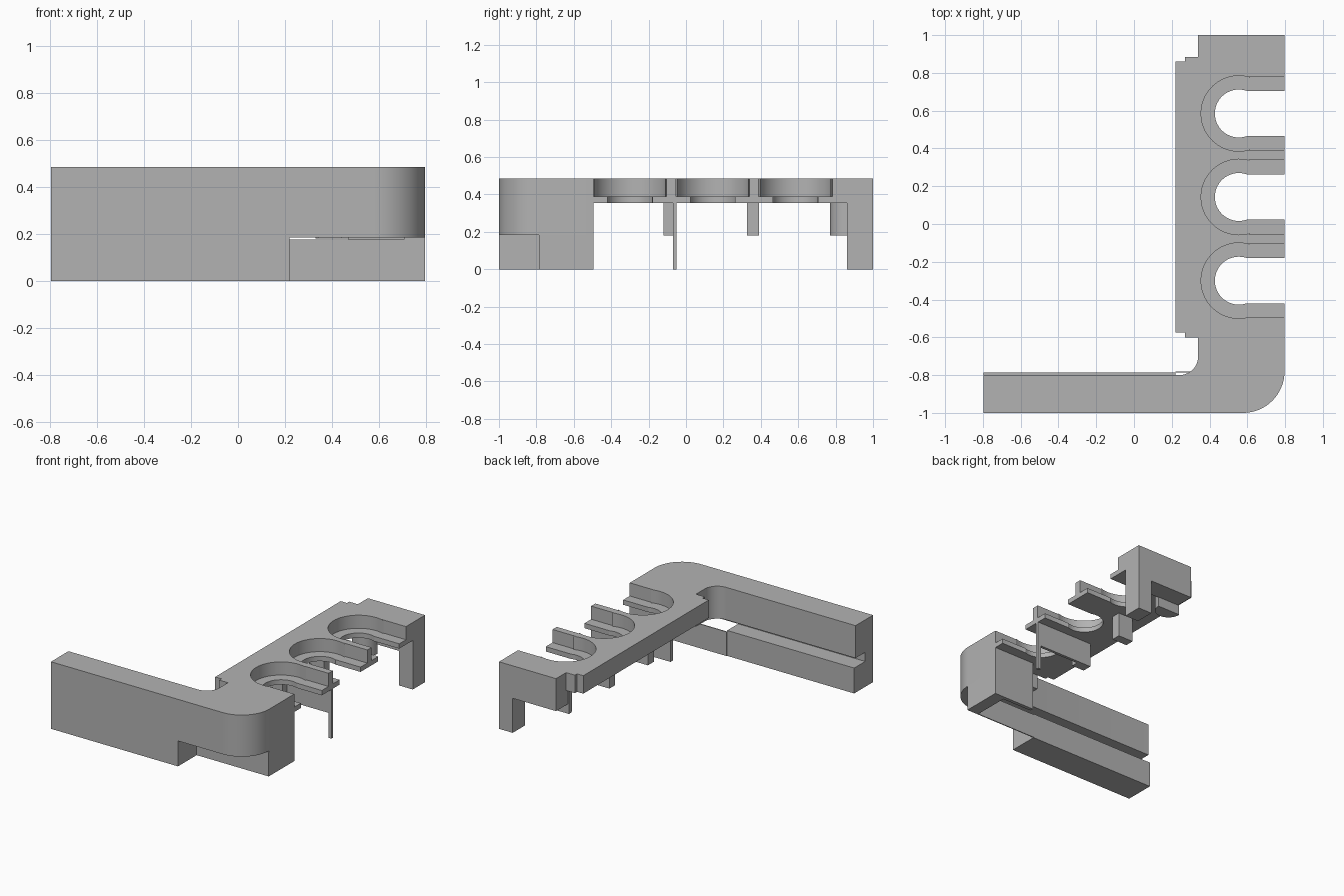
import bpy
import bmesh
from math import cos, sin, radians

old = bpy.data.objects.get("Cube")
if old:
    bpy.data.objects.remove(old, do_unlink=True)

grey = bpy.data.materials.new("plain grey")
grey.use_nodes = True
colour = (0.45, 0.45, 0.45, 1)
grey.diffuse_color = colour
grey.node_tree.nodes["Principled BSDF"].inputs["Base Color"].default_value = colour

X, TOP, PLATE, CEIL, LIP = 0.797, 0.485, 0.355, 0.25, 0.18


def arc(cx, cy, r, a0, a1, n=16):
    angles = [radians(a0 + (a1 - a0) * i / n) for i in range(n + 1)]
    return [(cx + r * cos(a), cy + r * sin(a)) for a in angles]


def prism(name, outline, z0, z1):
    """Extrude a flat outline between two heights."""
    bm = bmesh.new()
    base = bm.faces.new([bm.verts.new((x, y, z0)) for x, y in outline])
    ext = bmesh.ops.extrude_face_region(bm, geom=[base])
    verts = [g for g in ext["geom"] if isinstance(g, bmesh.types.BMVert)]
    bmesh.ops.translate(bm, verts=verts, vec=(0, 0, z1 - z0))
    bmesh.ops.recalc_face_normals(bm, faces=bm.faces)
    mesh = bpy.data.meshes.new(name)
    bm.to_mesh(mesh)
    bm.free()
    mesh.materials.append(grey)
    ob = bpy.data.objects.new(name, mesh)
    bpy.context.scene.collection.objects.link(ob)
    return ob


def box(name, x0, x1, y0, y1, z0, z1):
    return prism(name, [(x0, y0), (x1, y0), (x1, y1), (x0, y1)], z0, z1)


smooth = []

# Upper arm with rounded outer corner and inner fillet
upper = [(-X, -1)] + arc(X - 0.22, -0.78, 0.22, -90, 0)
upper += [(X, -0.495), (0.6, -0.495), (0.6, -0.6), (0.34, -0.6)]
upper += arc(0.24, -0.7, 0.1, 0, -90, 10) + [(-X, -0.8)]
smooth.append(prism("arm_upper", upper, CEIL, TOP))

# Outer skin beside the long groove
skin = [(-X, -1)] + arc(X - 0.22, -0.78, 0.22, -90, 0)
skin += [(X, -0.495), (X - 0.09, -0.495)]
skin += arc(X - 0.22, -0.78, 0.13, 0, -90) + [(-X, -0.91)]
smooth.append(prism("groove_skin", skin, LIP + 0.004, CEIL))

# Lower bar, thin wall and hollow corner walls
box("lower_bar", -X, 0.22, -1, -0.785, 0, LIP + 0.004)
box("thin_wall", 0.22, X, -0.787, -0.78, 0, 0.175)
box("corner_side_wall", X - 0.09, X, -0.785, -0.495, 0, CEIL)
box("corner_back_wall", 0.47, X, -0.52, -0.495, 0, PLATE)

# Main plate with stepped corners
plate = prism("plate", [(0.22, -0.575), (0.27, -0.575), (0.27, -0.6), (X, -0.6),
                        (X, 0.885), (0.27, 0.885), (0.27, 0.86), (0.22, 0.86)],
              PLATE, TOP)


# Open-ended slots: a through cut and a wider recess
def slot_outline(cy, r, half):
    points = arc(0.555, cy, r, 70, 290, 32)
    return [(1, cy + half), (0.6, cy + half)] + points + [(0.6, cy - half), (1, cy - half)]


for i, cy in enumerate((-0.3, 0.143, 0.585)):
    for part, r, half, z0 in (("through", 0.127, 0.12, 0.2), ("recess", 0.2, 0.197, 0.39)):
        cutter = prism(f"slot_{part}_cutter_{i + 1}", slot_outline(cy, r, half), z0, 0.6)
        cutter.hide_render = True
        cutter.hide_viewport = True
        mod = plate.modifiers.new(cutter.name, "BOOLEAN")
        mod.operation = "DIFFERENCE"
        mod.solver = "EXACT"
        mod.object = cutter

# Bake the cuts and drop the cutters
bpy.context.view_layer.update()
graph = bpy.context.evaluated_depsgraph_get()
baked = bpy.data.meshes.new_from_object(plate.evaluated_get(graph))
cutters = [m.object for m in plate.modifiers]
plate.modifiers.clear()
plate.data = baked
for cutter in cutters:
    bpy.data.objects.remove(cutter, do_unlink=True)
smooth.append(plate)

# End block with its foot
box("end_block", 0.34, X, 0.86, 1, CEIL, TOP)
box("end_foot", X - 0.11, X, 0.86, 1, 0, CEIL)

# Ribs and post below the plate
box("long_rib", 0.34, X, -0.07, -0.05, LIP, PLATE)
box("long_rib_end", 0.34, 0.44, -0.12, -0.05, LIP, PLATE)
box("thin_post", X - 0.025, X, -0.07, -0.05, 0, PLATE)
box("short_rib", 0.34, 0.46, 0.325, 0.39, LIP, PLATE)
rounded = arc(0.42, 0.86, 0.09, 180, 360) + [(0.51, 0.865), (0.33, 0.865)]
smooth.append(prism("rounded_rib", rounded, LIP, PLATE))

# Smooth the curved walls, keeping sharp edges
for ob in bpy.context.selected_objects:
    ob.select_set(False)
for ob in smooth:
    ob.select_set(True)
bpy.context.view_layer.objects.active = smooth[0]
bpy.ops.object.shade_smooth_by_angle(angle=radians(30))
